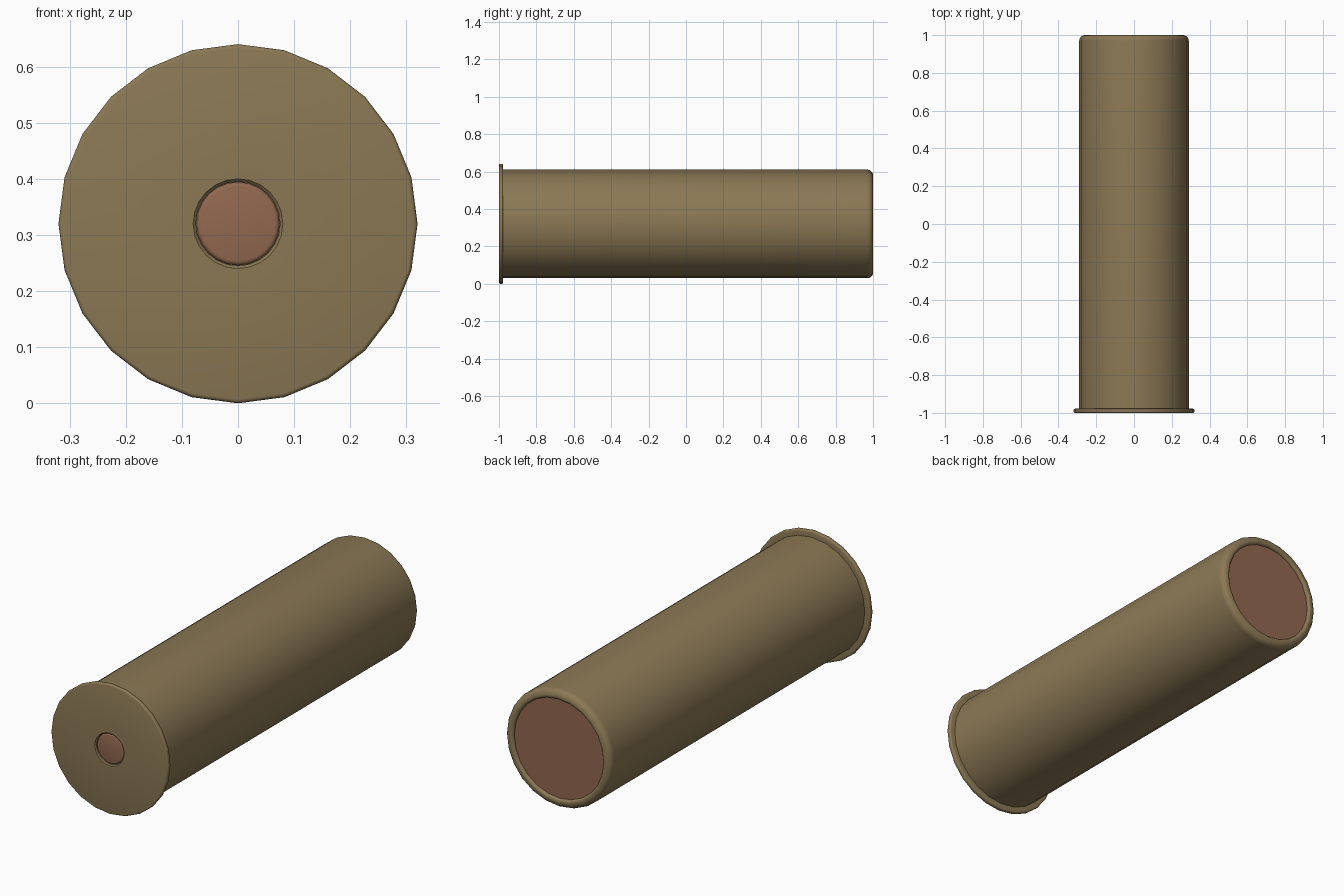
import bpy, math

if "Cube" in bpy.data.objects:
    bpy.data.objects.remove(bpy.data.objects["Cube"])

SIDES = 24
AXIS_Z = 0.32


def material(name, color):
    m = bpy.data.materials.new(name)
    m.diffuse_color = color
    m.use_nodes = True
    m.node_tree.nodes["Principled BSDF"].inputs["Base Color"].default_value = m.diffuse_color
    return m


def lathe(name, profile, mat, sides=SIDES):
    """Revolve (radius, y) points about the long axis; radius 0 closes to a cap."""
    verts, faces, rings = [], [], []
    for r, y in profile:
        start = len(verts)
        rings.append(range(start, start + sides))
        for i in range(sides):
            a = 2 * math.pi * i / sides
            verts.append((r * math.sin(a), y, AXIS_Z + r * math.cos(a)))
    for a, b in zip(rings, rings[1:]):
        for i in range(sides):
            j = (i + 1) % sides
            faces.append((a[i], a[j], b[j], b[i]))
    faces.append(tuple(reversed(rings[0])))
    faces.append(tuple(rings[-1]))
    mesh = bpy.data.meshes.new(name)
    mesh.from_pydata(verts, [], faces)
    mesh.materials.append(mat)
    obj = bpy.data.objects.new(name, mesh)
    bpy.context.collection.objects.link(obj)
    # outward normals and smooth shading
    bpy.ops.object.select_all(action='DESELECT')
    obj.select_set(True)
    bpy.context.view_layer.objects.active = obj
    bpy.ops.object.mode_set(mode='EDIT')
    bpy.ops.mesh.select_all(action='SELECT')
    bpy.ops.mesh.normals_make_consistent(inside=False)
    bpy.ops.object.mode_set(mode='OBJECT')
    bpy.ops.object.shade_smooth_by_angle(angle=math.radians(40))
    return obj


def arc(cr, cy, rad, a0, a1, n=4):
    """Rounded corner in (radius, y) space, angles in degrees from +radius."""
    steps = [math.radians(a0 + (a1 - a0) * i / n) for i in range(n + 1)]
    return [(cr + rad * math.cos(t), cy + rad * math.sin(t)) for t in steps]


brass = material("brass", (0.26, 0.19, 0.09, 1))
copper = material("copper", (0.29, 0.14, 0.08, 1))

# Case: primer pocket, flat base, rounded rim, tube, rolled mouth, inner floor
case = ([(0.075, -0.965), (0.075, -0.995), (0.08, -1.0)]
        + arc(0.313, -0.993, 0.007, -90, 0, 3)
        + arc(0.313, -0.985, 0.007, 0, 90, 3)
        + [(0.29, -0.978)]
        + arc(0.26, 0.97, 0.03, 0, 90, 5)
        + arc(0.257, 0.988, 0.012, 90, 180, 3)
        + [(0.245, 0.975)])
lathe("case", case, brass)

# Primer button set into the base
primer = [(0.0745, -0.966)] + list(reversed(arc(0.0665, -0.986, 0.008, -90, 0, 3)))
lathe("primer", primer, copper)

# Wad closing the mouth
lathe("wad", [(0.245, 0.97), (0.245, 0.986)], copper)
